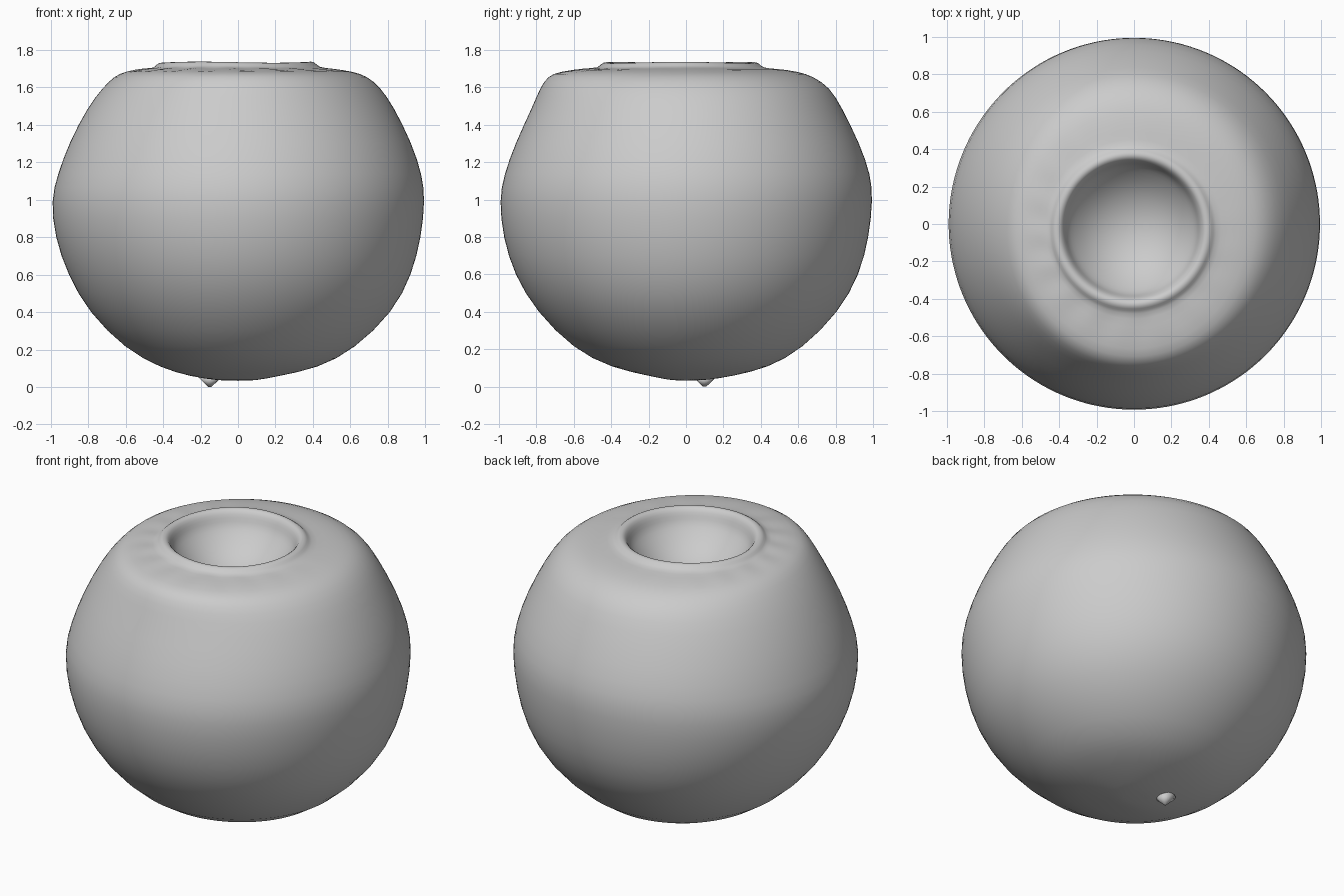
import bpy, bmesh, math
from math import sin, cos, tau

default = bpy.data.objects.get("Cube")
if default:
    bpy.data.objects.remove(default, do_unlink=True)

clay = bpy.data.materials.new("plain_grey")
clay.use_nodes = True
GREY = (0.6, 0.6, 0.6, 1.0)
clay.diffuse_color = GREY
clay.node_tree.nodes["Principled BSDF"].inputs["Base Color"].default_value = GREY

SEGMENTS = 72

# Outer wall: height, then radius toward right, back, left and front
WALL = [
    (.035, .10, .11, .11, .09),
    (.055, .20, .24, .25, .18),
    (.10, .43, .44, .41, .40),
    (.20, .62, .62, .60, .60),
    (.40, .83, .82, .80, .80),
    (.60, .93, .93, .91, .92),
    (.80, .98, .98, .98, .98),
    (1.0, 1.0, 1.0, 1.0, 1.0),
    (1.13, .985, .99, .965, .975),
    (1.3, .93, .93, .905, .915),
    (1.5, .83, .83, .80, .82),
    (1.6, .76, .77, .72, .78),
    (1.66, .69, .68, .66, .74),
    (1.685, .61, .60, .60, .68),
    (1.70, .50, .49, .50, .54),
]

# Rolled lip and shallow bowl: radius, height
LIP = [(.44, 1.703), (.425, 1.727), (.40, 1.737), (.375, 1.727), (.357, 1.69)]
BOWL_RADIUS, BOWL_DEPTH, BOWL_TOP = .345, .19, 1.65
MOUTH = (-.01, -.03)


def wall_radius(sides, angle):
    """Blend the four side radii around the body."""
    right, back, left, front = sides
    c, s = cos(angle), sin(angle)
    return c * c * (right if c > 0 else left) + s * s * (back if s > 0 else front)


def add_ring(bm, radius_at, z_at, centre=(0, 0)):
    ring = []
    for i in range(SEGMENTS):
        a = tau * i / SEGMENTS
        r = radius_at(a)
        ring.append(bm.verts.new((centre[0] + r * cos(a), centre[1] + r * sin(a), z_at(a))))
    return ring


def finish(bm, name):
    bmesh.ops.recalc_face_normals(bm, faces=bm.faces)
    mesh = bpy.data.meshes.new(name)
    bm.to_mesh(mesh)
    bm.free()
    mesh.materials.append(clay)
    mesh.shade_smooth()
    obj = bpy.data.objects.new(name, mesh)
    bpy.context.collection.objects.link(obj)
    return obj


# Body with lip and bowl in one skin
bm = bmesh.new()
rings = []
for k, (z, *sides) in enumerate(WALL):
    ripple = .003 if k == len(WALL) - 1 else 0
    rings.append(add_ring(bm, lambda a: wall_radius(sides, a),
                          lambda a: z + ripple * sin(a * 18) * (1 - sin(a + .8))))
for r, z in LIP:
    rings.append(add_ring(bm, lambda a: r, lambda a: z + .003 * cos(a * 3), MOUTH))
for t in (1, .9, .75, .55, .3, .1):
    z = BOWL_TOP - BOWL_DEPTH * (1 - t ** 2.4)
    rings.append(add_ring(bm, lambda a: BOWL_RADIUS * t, lambda a: z, MOUTH))

for low, high in zip(rings, rings[1:]):
    for i in range(SEGMENTS):
        j = (i + 1) % SEGMENTS
        bm.faces.new((low[i], low[j], high[j], high[i]))
for ring, centre in ((rings[0], (0, 0, .033)), (rings[-1], (*MOUTH, BOWL_TOP - BOWL_DEPTH))):
    tip = bm.verts.new(centre)
    for i in range(SEGMENTS):
        bm.faces.new((ring[i], ring[(i + 1) % SEGMENTS], tip))
body = finish(bm, "pot_body")
smooth = body.modifiers.new("smooth", 'SUBSURF')
smooth.levels = smooth.render_levels = 1

# Small pinched nub under the base
bm = bmesh.new()
bmesh.ops.create_cone(bm, cap_ends=True, segments=16, radius1=.008, radius2=.06, depth=.05)
bmesh.ops.translate(bm, verts=bm.verts, vec=(-.15, .1, .025))
finish(bm, "base_nub")
